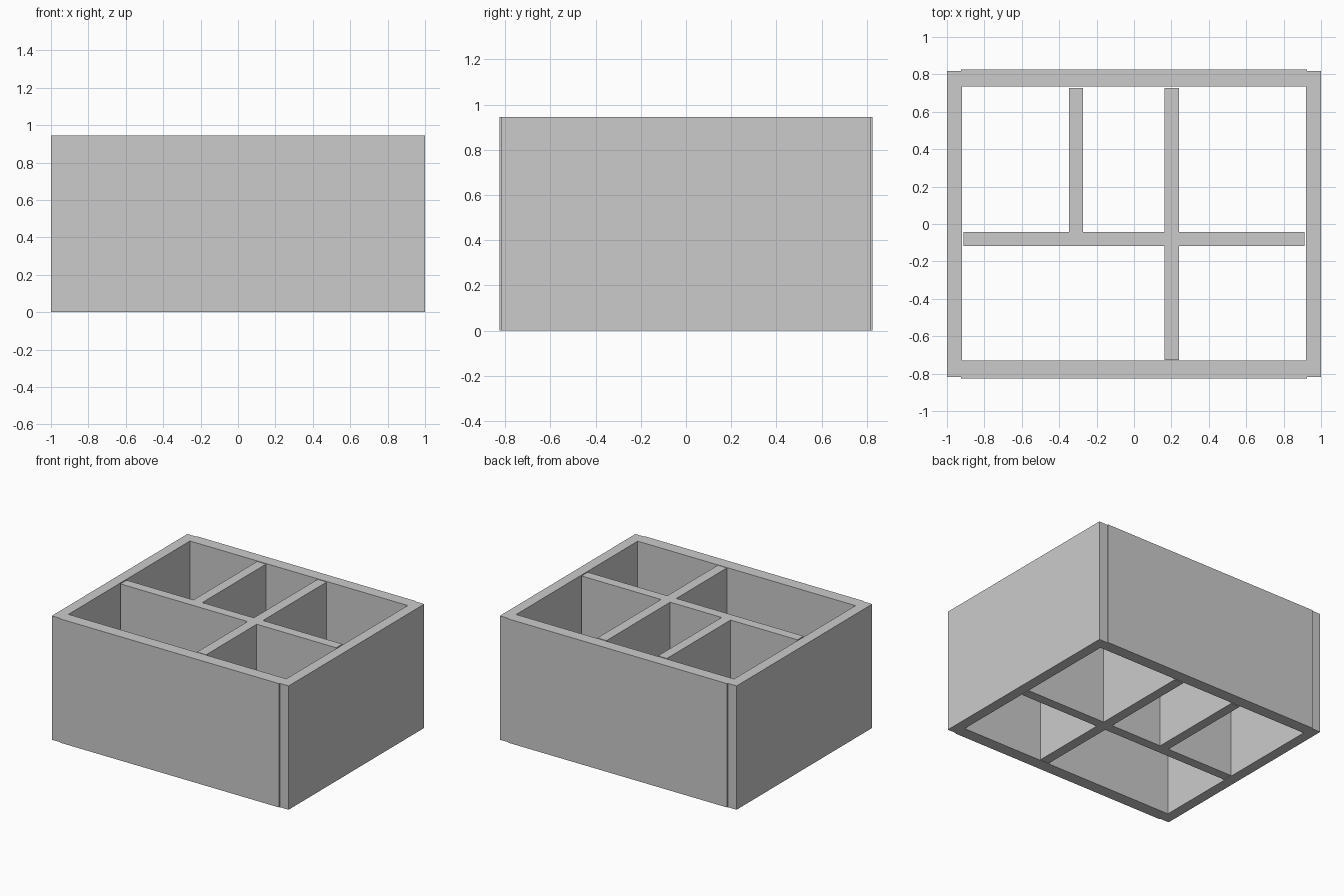
import bpy

if "Cube" in bpy.data.objects:
    bpy.data.objects.remove(bpy.data.objects["Cube"])

HEIGHT = 0.945


def extrude_outline(name, loops):
    """Fill closed plan outlines (inner loops become holes), raise to full height."""
    curve = bpy.data.curves.new(name, 'CURVE')
    curve.dimensions = '2D'
    curve.fill_mode = 'BOTH'
    curve.extrude = HEIGHT / 2
    for pts in loops:
        spline = curve.splines.new('POLY')
        spline.points.add(len(pts) - 1)
        for p, (x, y) in zip(spline.points, pts):
            p.co = (x, y, 0, 1)
        spline.use_cyclic_u = True
        spline.use_smooth = False
    obj = bpy.data.objects.new(name, curve)
    obj.location.z = HEIGHT / 2
    bpy.context.collection.objects.link(obj)
    bpy.ops.object.select_all(action='DESELECT')
    obj.select_set(True)
    bpy.context.view_layer.objects.active = obj
    bpy.ops.object.convert(target='MESH')
    return obj


# Outer walls: front and back panels stand slightly proud of the side panels
X, STEP_X, Y, SIDE_Y = 1.0, 0.926, 0.825, 0.818
quarter = [(X, SIDE_Y), (STEP_X, SIDE_Y), (STEP_X, Y)]
outer = (quarter
         + [(-x, y) for x, y in reversed(quarter)]
         + [(-x, -y) for x, y in quarter]
         + [(x, -y) for x, y in reversed(quarter)])
inner = [(0.92, 0.734), (-0.92, 0.734), (-0.92, -0.731), (0.92, -0.731)]
extrude_outline("outer_walls", [outer, inner])

# Dividers: one joined outline, a hair short of the walls
L, BACK, FRONT = 0.912, 0.726, -0.726
Y0, Y1 = -0.117, -0.042      # cross divider
A0, A1 = -0.347, -0.272      # short divider, back half only
B0, B1 = 0.163, 0.24         # long divider, front to back
extrude_outline("dividers", [[
    (-L, Y0), (B0, Y0), (B0, FRONT), (B1, FRONT), (B1, Y0), (L, Y0),
    (L, Y1), (B1, Y1), (B1, BACK), (B0, BACK), (B0, Y1),
    (A1, Y1), (A1, BACK), (A0, BACK), (A0, Y1), (-L, Y1),
]])
